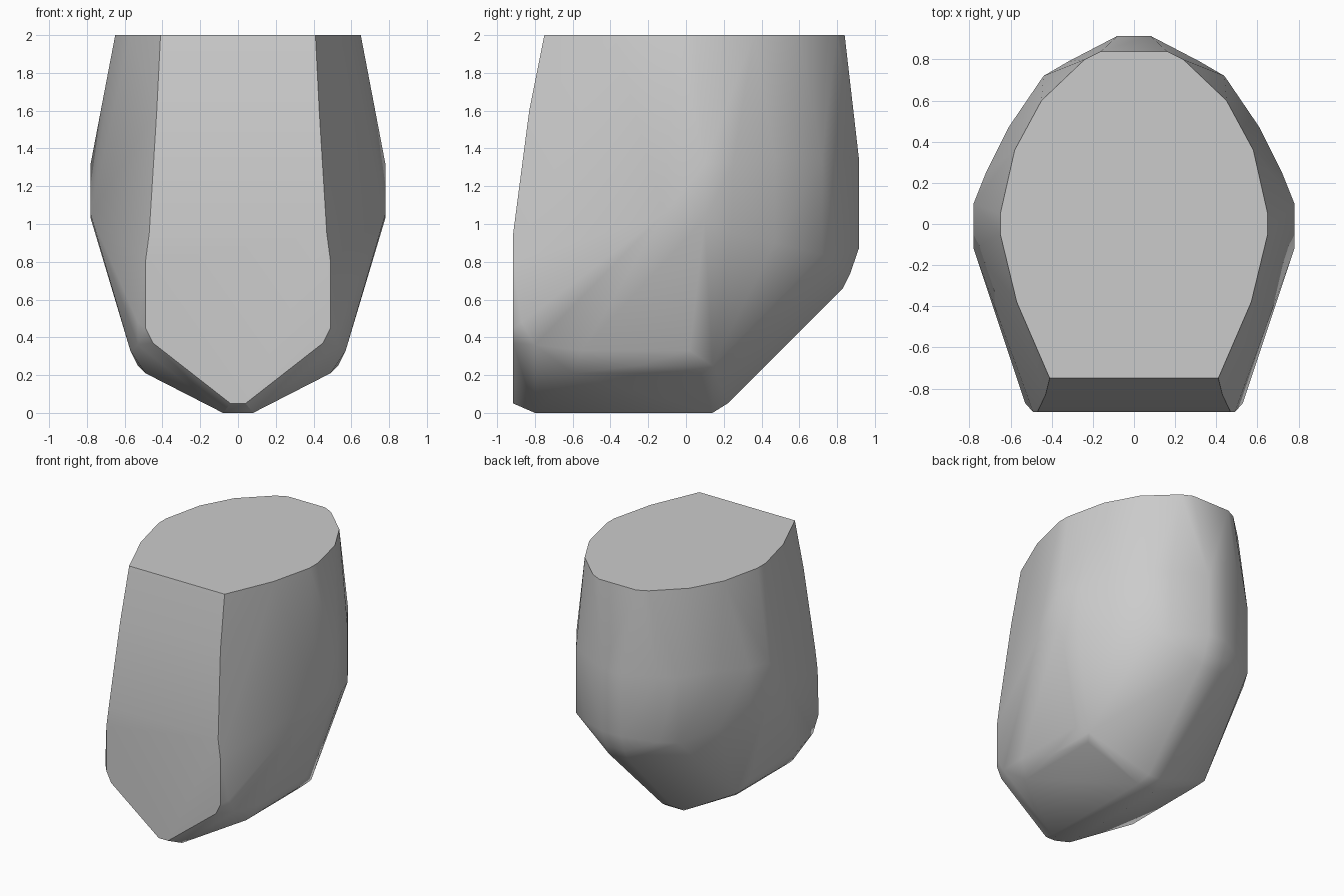
import bpy, bmesh, math

# Half outline of the rock, mirrored across x
half = [
    # flat top rim
    (0.41, -0.75, 2), (0.57, -0.38, 2), (0.65, -0.05, 2), (0.65, 0.05, 2),
    (0.58, 0.36, 2), (0.45, 0.60, 2), (0.24, 0.80, 2), (0.16, 0.84, 2),
    # widest belt
    (0.78, 0.10, 1.32), (0.72, 0.25, 1.32), (0.61, 0.47, 1.35),
    (0.44, 0.72, 1.35), (0.32, 0.79, 1.35), (0.08, 0.915, 1.35),
    (0.78, -0.12, 1.05), (0.78, 0.10, 1.03),
    (0.72, 0.24, 0.95), (0.61, 0.47, 0.90), (0.44, 0.72, 0.84),
    (0.32, 0.79, 0.84), (0.08, 0.915, 0.87),
    # front face border
    (0.43, -0.83, 1.6), (0.47, -0.915, 0.95), (0.49, -0.915, 0.8),
    (0.49, -0.915, 0.45), (0.45, -0.915, 0.37), (0.04, -0.915, 0.05),
    # lower flanks
    (0.53, -0.87, 0.48), (0.53, -0.80, 0.36), (0.57, -0.55, 0.33),
    (0.57, -0.25, 0.33), (0.57, 0.02, 0.33), (0.53, -0.25, 0.25),
    (0.53, 0.14, 0.25), (0.49, -0.60, 0.21), (0.49, 0.08, 0.21),
    # keel and sloping back
    (0.08, -0.80, 0), (0.08, 0.14, 0), (0.05, 0.22, 0.05),
    (0.08, 0.83, 0.66), (0.08, 0.87, 0.74),
]

bm = bmesh.new()
for x, y, z in half:
    for side in (1, -1):
        bm.verts.new((side * x, y, z))
hull = bmesh.ops.convex_hull(bm, input=bm.verts)
bmesh.ops.delete(bm, geom=[v for v in bm.verts if not v.link_faces], context='VERTS')
bmesh.ops.dissolve_limit(bm, angle_limit=math.radians(1), verts=bm.verts, edges=bm.edges)
bmesh.ops.recalc_face_normals(bm, faces=bm.faces)

mesh = bpy.data.meshes.new("rock")
bm.to_mesh(mesh)
bm.free()
rock = bpy.data.objects.new("rock", mesh)
bpy.context.collection.objects.link(rock)

# Plain grey stone
grey = bpy.data.materials.new("stone grey")
grey.diffuse_color = (0.6, 0.6, 0.6, 1)
mesh.materials.append(grey)

bpy.context.view_layer.objects.active = rock
rock.select_set(True)
bpy.ops.object.shade_smooth_by_angle(angle=math.radians(30))
